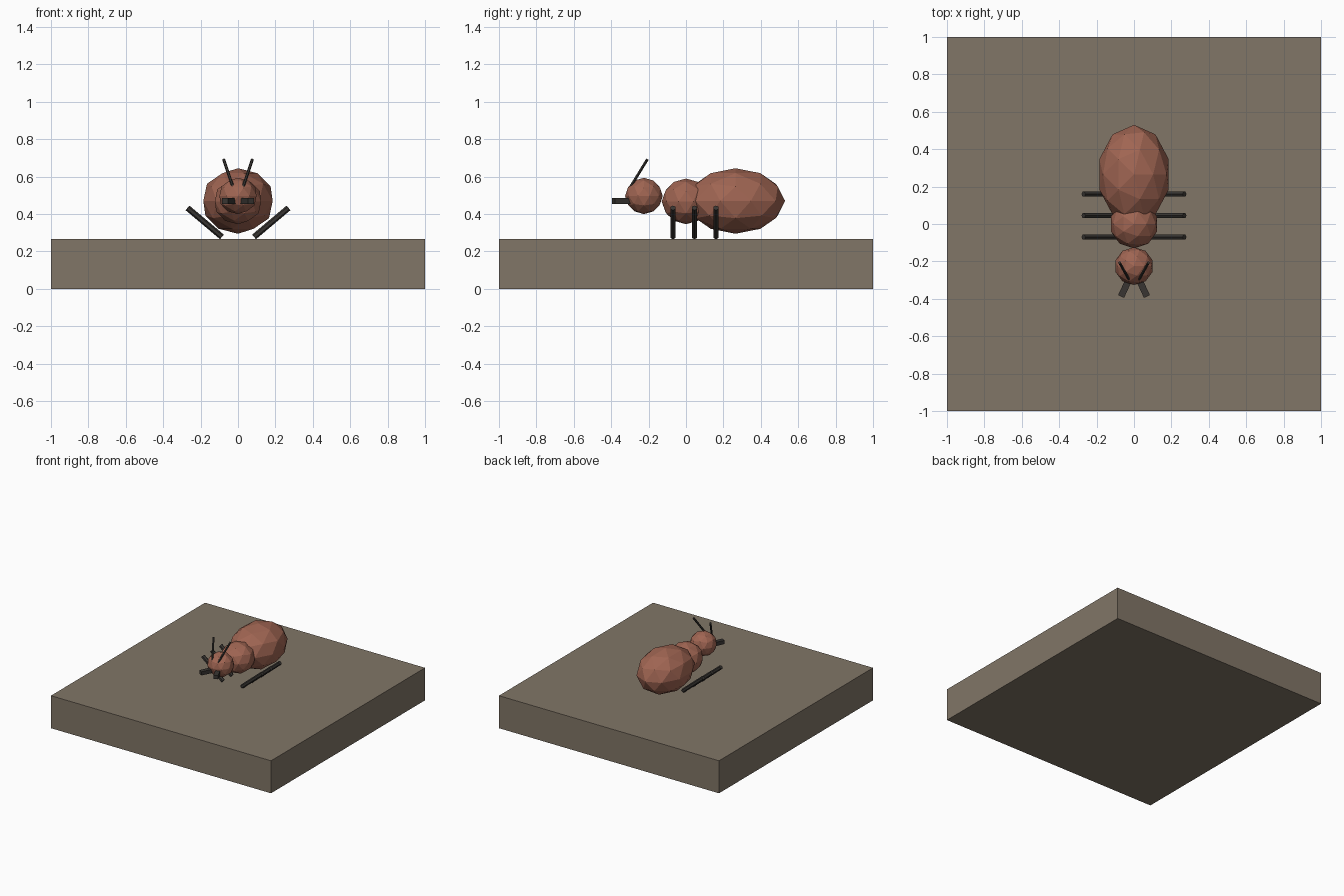
import bpy
from math import radians, sin, cos
from mathutils import Vector

if "Cube" in bpy.data.objects:
    bpy.data.objects.remove(bpy.data.objects["Cube"])


def material(name, rgb):
    m = bpy.data.materials.new(name)
    m.diffuse_color = (*rgb, 1)
    m.use_nodes = True
    m.node_tree.nodes["Principled BSDF"].inputs["Base Color"].default_value = m.diffuse_color
    return m


SOIL = material("soil", (0.22, 0.18, 0.135))
SHELL = material("shell", (0.35, 0.13, 0.085))
DARK = material("dark", (0.04, 0.036, 0.032))


def finish(name, mat):
    ob = bpy.context.object
    ob.name = name
    ob.data.materials.append(mat)
    return ob


def box(name, loc, size, mat, rot_z=0):
    bpy.ops.mesh.primitive_cube_add(size=1, location=loc, rotation=(0, 0, rot_z))
    ob = finish(name, mat)
    ob.scale = size


def blob(name, loc, radii, mat):
    bpy.ops.mesh.primitive_ico_sphere_add(subdivisions=2, radius=1, location=loc)
    ob = finish(name, mat)
    ob.scale = radii


def rod(name, a, b, radius, mat, sides=6):
    a, b = Vector(a), Vector(b)
    d = b - a
    bpy.ops.mesh.primitive_cylinder_add(vertices=sides, radius=radius, depth=d.length,
                                        location=(a + b) / 2)
    ob = finish(name, mat)
    ob.rotation_euler = d.to_track_quat('Z', 'Y').to_euler()


# ground slab
box("ground_slab", (0, 0, 0.1335), (2, 2, 0.267), SOIL)

# body segments
blob("abdomen", (0, 0.265, 0.47), (0.195, 0.265, 0.175), SHELL)
blob("thorax", (0, 0, 0.468), (0.13, 0.13, 0.122), SHELL)
blob("head", (0, -0.225, 0.497), (0.104, 0.101, 0.097), SHELL)

for side, s in (("left", -1), ("right", 1)):
    # three legs per side
    for place, y in (("front", -0.07), ("middle", 0.045), ("rear", 0.16)):
        rod(f"{place}_leg_{side}", (s * 0.086, y, 0.278), (s * 0.27, y, 0.433), 0.016, DARK)
    # mandible angled inward
    box(f"mandible_{side}", (s * 0.047, -0.34, 0.47), (0.035, 0.105, 0.03), DARK,
        s * radians(25))
    # antenna
    rod(f"antenna_{side}", (s * 0.027, -0.297, 0.545), (s * 0.077, -0.207, 0.692), 0.008, DARK)
